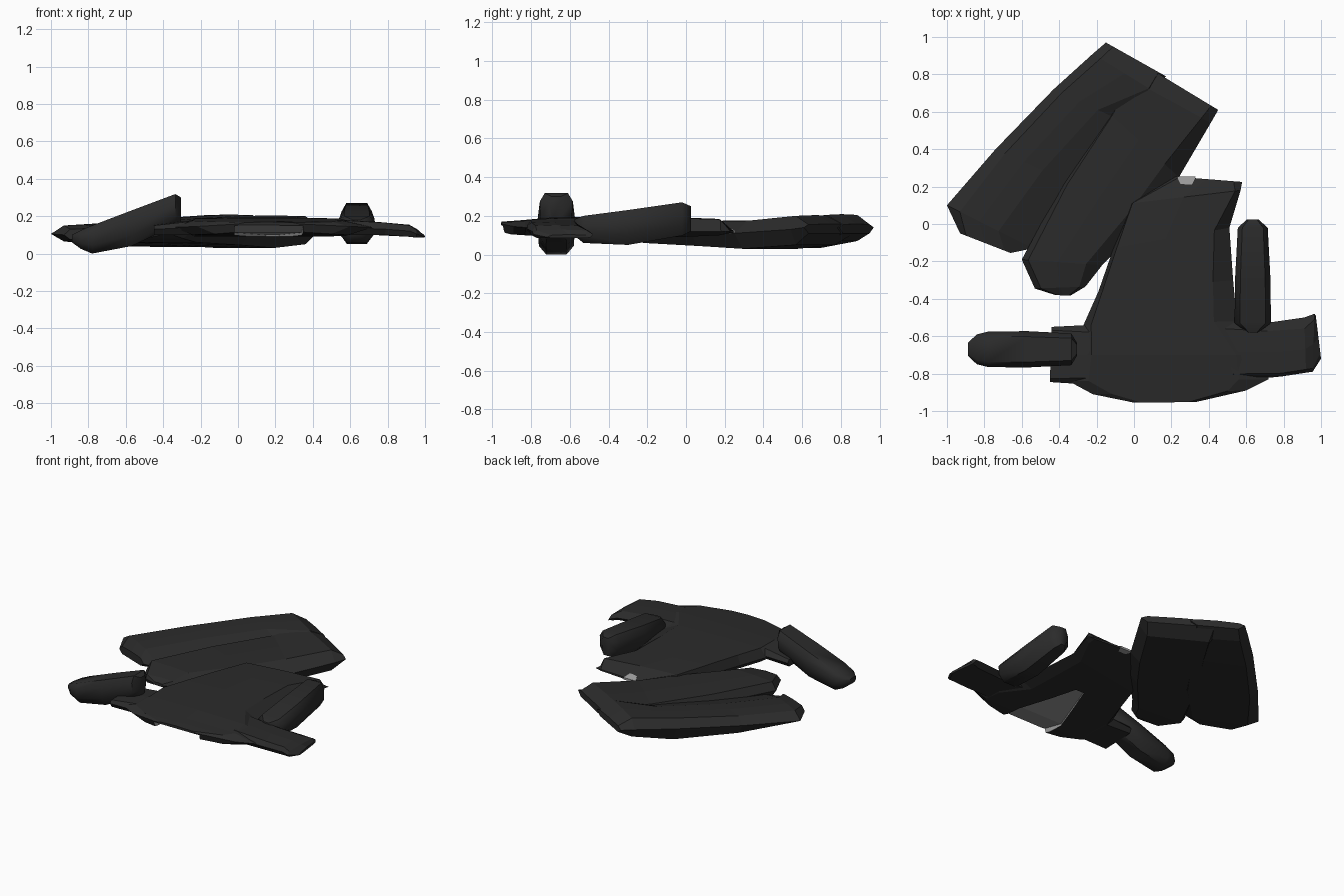
import bpy, bmesh, math
from mathutils import Vector


def material(name, v):
    m = bpy.data.materials.new(name)
    m.diffuse_color = (v, v, v, 1)
    return m


DARK = material("charcoal cloth", 0.024)
GREY = material("grey lining", 0.32)


def make(name, bm, mats):
    bmesh.ops.recalc_face_normals(bm, faces=bm.faces)
    me = bpy.data.meshes.new(name)
    bm.to_mesh(me)
    bm.free()
    for m in mats:
        me.materials.append(m)
    ob = bpy.data.objects.new(name, me)
    bpy.context.collection.objects.link(ob)
    return ob


def loft(name, rings, mats=(DARK,)):
    """Skin a list of equal-length point rings and cap both ends."""
    bm = bmesh.new()
    rows = [[bm.verts.new(p) for p in r] for r in rings]
    n = len(rows[0])
    for a, b in zip(rows, rows[1:]):
        for i in range(n):
            j = (i + 1) % n
            bm.faces.new((a[i], a[j], b[j], b[i]))
    bm.faces.new(rows[0])
    bm.faces.new(rows[-1])
    return make(name, bm, mats)


def cloth(lx, ly, rx, ry, zb, zm, zt, il=0.12, ir=0.12, zr=None):
    """Flat garment cross-section from left edge to right edge."""
    l, r = Vector((lx, ly)), Vector((rx, ry))
    a, b, c = l.lerp(r, il), r.lerp(l, ir), r.lerp(l, min(ir, .12))
    pts = [(l, zm), (a, zt), (a.lerp(b, .5), zt + .004), (b, zt),
           (r, zm if zr is None else zr), (c, zb), (a, zb)]
    return [(p.x, p.y, z) for p, z in pts]


# trousers: two folded legs sharing the waist, left leg sloping under the right
loft("trouser_left_leg", [
    cloth(-.15, .97, .17, .79, .11, .14, .155),
    cloth(-.22, .91, .12, .70, .07, .14, .205),
    cloth(-.43, .72, .00, .52, .035, .13, .19, .1, .45),
    cloth(-.74, .40, -.24, .17, .04, .115, .165, .1, .5, .10),
    cloth(-1.0, .10, -.54, -.13, .065, .105, .15, .15, .4, .09),
    cloth(-.93, -.05, -.66, -.155, .075, .10, .13)])
loft("trouser_right_leg", [
    cloth(-.02, .895, .45, .61, .11, .14, .155, .1, .08),
    cloth(-.08, .81, .41, .54, .05, .13, .20, .15, .1),
    cloth(-.14, .60, .24, .25, .03, .11, .175, .06, .2),
    cloth(-.38, .22, .07, .03, .045, .11, .17, .05, .2),
    cloth(-.60, -.19, -.17, -.22, .06, .11, .165, .08, .2),
    cloth(-.53, -.345, -.26, -.335, .08, .11, .14),
    cloth(-.42, -.38, -.34, -.383, .10, .11, .12)])

# shirt body, lying face down
body = loft("shirt_body", [
    cloth(.20, .255, .578, .225, .112, .118, .122),
    cloth(-.02, .11, .57, .18, .10, .12, .182, .02, .05),
    cloth(-.11, -.13, .51, -.02, .09, .12, .188, .03, .13),
    cloth(-.19, -.36, .53, -.30, .09, .12, .19, .03, .15),
    cloth(-.27, -.54, .55, -.52, .09, .13, .19, .05, .15),
    cloth(-.33, -.70, .70, -.70, .095, .14, .187, .1, .15),
    cloth(-.35, -.84, .72, -.83, .10, .14, .175, .1, .15),
    cloth(-.22, -.91, .60, -.89, .105, .145, .17),
    cloth(.00, -.955, .33, -.952, .118, .158, .166)])

# V neck opening on the underside: side-on wedge shape with a grey inside,
# each ring is (y, left x, right x, ceiling z)
cutter = loft("neck_cutter", [
    [(l, y, 0), (r, y, 0), (r, y, z), (l, y, z)]
    for y, l, r, z in [(-1, -.02, .35, .162), (-.78, -.02, .34, .112), (-.34, .15, .22, .100)]],
    (GREY,))
cutter.hide_render = True
cutter.display_type = 'WIRE'
body.data.materials.append(GREY)
cut = body.modifiers.new("neck", 'BOOLEAN')
cut.operation, cut.solver, cut.object = 'DIFFERENCE', 'EXACT', cutter
cut.material_mode = 'TRANSFER'

# sleeves
loft("shirt_left_sleeve", [
    cloth(-.22, -.86, -.24, -.54, .10, .14, .175),
    cloth(-.45, -.845, -.44, -.55, .10, .13, .15, .06, .06)])
loft("shirt_right_sleeve", [
    cloth(.54, -.84, .45, -.52, .10, .14, .18),
    cloth(.79, -.815, .70, -.53, .10, .13, .165, .06, .15),
    cloth(.92, -.795, .91, -.50, .09, .12, .15, .06, .2),
    cloth(.955, -.79, .965, -.48, .085, .105, .125, .06, .1),
    cloth(1.0, -.72, .972, -.49, .085, .09, .10)])

# grey glimpse of lining at the hem
loft("hem_lining", [
    [(.23, .253, .126), (.33, .253, .126), (.33, .253, .111), (.23, .253, .111)],
    [(.25, .21, .146), (.31, .21, .146), (.31, .21, .109), (.25, .21, .109)]], (GREY,))


# shoes: octagonal loft, each section is (distance along, half width, bottom, top)
def shoe(name, sections, place):
    rings = []
    prof = [(-.7, 1), (.7, 1), (1, .75), (.95, .3), (.55, 0), (-.55, 0), (-.95, .3), (-1, .75)]
    for s, w, b, t in sections:
        rings.append([place(s, u * w, b + v * (t - b)) for u, v in prof])
    ob = loft(name, rings)
    bpy.ops.object.select_all(action='DESELECT')
    ob.select_set(True)
    bpy.context.view_layer.objects.active = ob
    bpy.ops.object.shade_smooth_by_angle(angle=math.radians(50))


shoe("left_shoe", [(-.888, .035, .06, .10), (-.84, .08, .025, .125), (-.78, .095, .0, .15),
                   (-.57, .097, .04, .23), (-.335, .085, .15, .318), (-.305, .035, .17, .30)],
     lambda s, w, z: (s, -.67 + w, z))
shoe("right_shoe", [(-.58, .03, .10, .18), (-.53, .097, .06, .20), (-.30, .095, .05, .23),
                    (-.02, .08, .098, .27), (.025, .03, .12, .25)],
     lambda s, w, z: (.635 + w, s, z))
